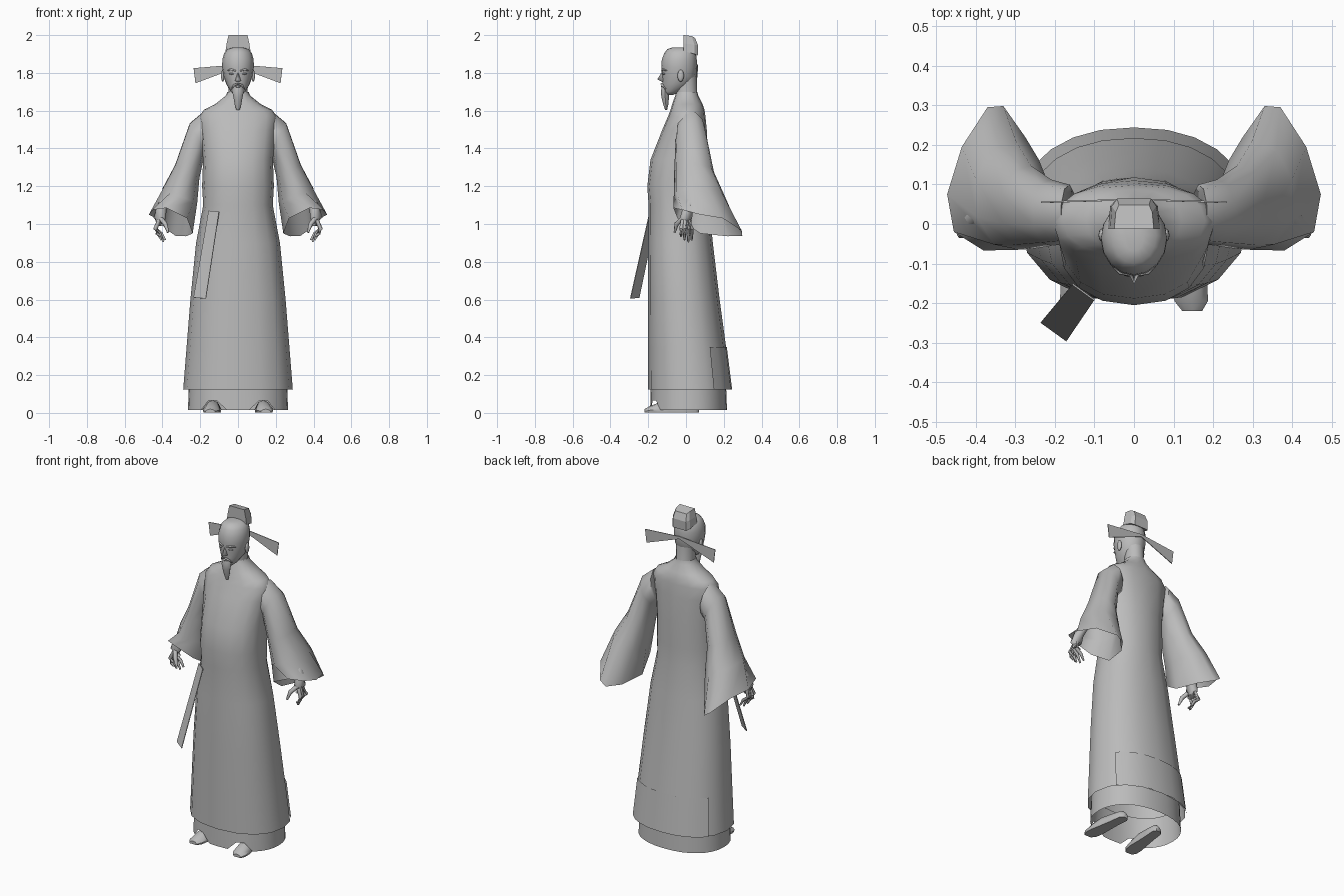
import bpy, bmesh, math
from mathutils import Vector

if "Cube" in bpy.data.objects:
    bpy.data.objects.remove(bpy.data.objects["Cube"])

grey = bpy.data.materials.new("stone_grey")
grey.diffuse_color = (0.5, 0.5, 0.5, 1)
grey.use_nodes = True
grey.node_tree.nodes["Principled BSDF"].inputs["Base Color"].default_value = grey.diffuse_color


def make(name, verts, faces, smooth=True, angle=50):
    me = bpy.data.meshes.new(name)
    me.from_pydata([tuple(v) for v in verts], [], faces)
    bm = bmesh.new()
    bm.from_mesh(me)
    bmesh.ops.recalc_face_normals(bm, faces=bm.faces[:])
    bm.to_mesh(me)
    bm.free()
    me.materials.append(grey)
    ob = bpy.data.objects.new(name, me)
    bpy.context.collection.objects.link(ob)
    if smooth:
        bpy.ops.object.select_all(action='DESELECT')
        ob.select_set(True)
        bpy.context.view_layer.objects.active = ob
        bpy.ops.object.shade_smooth_by_angle(angle=math.radians(angle))
    return ob


def loft(name, rings, caps=(False, False), closed=True, **kw):
    n = len(rings[0])
    verts = [v for r in rings for v in r]
    faces = []
    for k in range(len(rings) - 1):
        for i in range(n if closed else n - 1):
            j = (i + 1) % n
            faces.append((k*n + i, k*n + j, (k+1)*n + j, (k+1)*n + i))
    if caps[0]:
        faces.append(tuple(range(n))[::-1])
    if caps[1]:
        faces.append(tuple(range((len(rings)-1)*n, len(rings)*n)))
    return make(name, verts, faces, **kw)


def oval(z, hw, yf, yb, n=16, p=1.0, x0=0.0, a0=0.0, a1=2*math.pi, ends=False):
    """Horizontal oval from front y to back y; p < 1 makes it squarer."""
    out = []
    for i in range(n):
        a = a0 + (a1 - a0) * i / (n - 1 if ends else n)
        s, c = math.sin(a), math.cos(a)
        s = math.copysign(abs(s)**p, s)
        c = math.copysign(abs(c)**p, c)
        out.append((x0 + hw*s, (yf+yb)/2 - (yb-yf)/2*c, z))
    return out


def tube(name, path, n=8):
    """Tapered limb through (point, radius) pairs."""
    rings = []
    for k, (pt, r) in enumerate(path):
        a = Vector(path[max(k-1, 0)][0])
        b = Vector(path[min(k+1, len(path)-1)][0])
        q = (b - a).to_track_quat('Z', 'Y')
        rings.append([Vector(pt) + q @ Vector((r*math.cos(t*math.tau/n), r*math.sin(t*math.tau/n), 0))
                      for t in range(n)])
    return loft(name, rings, (True, True), angle=70)


def blob(name, loc, scale, seg=12):
    bm = bmesh.new()
    bmesh.ops.create_uvsphere(bm, u_segments=seg, v_segments=8, radius=1)
    verts = [[v.co[i]*scale[i] + loc[i] for i in range(3)] for v in bm.verts]
    faces = [[v.index for v in f.verts] for f in bm.faces]
    bm.free()
    return make(name, verts, faces, angle=80)


def plate(name, quad, t=0.004):
    """Thin flat strip from four corners."""
    q = [Vector(v) for v in quad]
    d = (q[1]-q[0]).cross(q[3]-q[0]).normalized() * t / 2
    return loft(name, [[v - d for v in q], [v + d for v in q]], (True, True), smooth=False)


# long robe with torso
loft("robe", [oval(*r, p=0.9) for r in [
    (0.125, 0.29, -0.2, 0.24), (0.35, 0.272, -0.2, 0.212), (0.6, 0.252, -0.2, 0.178),
    (0.9, 0.222, -0.2, 0.142), (1.1, 0.184, -0.198, 0.122), (1.2, 0.19, -0.205, 0.12),
    (1.34, 0.185, -0.188, 0.118), (1.5, 0.2, -0.125, 0.11), (1.57, 0.205, -0.095, 0.103),
    (1.605, 0.18, -0.082, 0.098), (1.635, 0.12, -0.073, 0.088), (1.68, 0.064, -0.057, 0.065),
    (1.70, 0.056, -0.05, 0.06)]])

# raised panel at the back of the hem
loft("hem_panel", [oval(z, w, f, b, 9, 0.9, 0, math.radians(122), math.radians(238), True)
                   for z, w, f, b in [(0.125, 0.294, -0.2, 0.244), (0.35, 0.276, -0.2, 0.216)]],
     closed=False)

# underskirt, lifted over each foot
top = oval(0.2, 0.258, -0.185, 0.21, 32, 0.9)
low = [(x, y, 0.065 if y < -0.03 and 0.09 < abs(x) < 0.19 else 0.016)
       for x, y, z in oval(0, 0.265, -0.19, 0.217, 32, 0.9)]
loft("underskirt", [top, low])

# wide sleeves, hands and shoes
CUFF = [(.38, -.067, 1.085), (.455, -.02, 1.075), (.472, .075, 1.05), (.435, .195, 1.03),
        (.37, .295, .965), (.33, .298, .937), (.275, .22, .935), (.24, .075, .95),
        (.27, -.045, 1.03)]
ARM = [((.165, .025, 1.5), (.02, 0, .098), .075), ((.215, .028, 1.46), (.042, 0, .078), .085),
       ((.27, .042, 1.28), (.066, 0, .035), .107), ((.31, .07, 1.15), (.094, 0, .04), .138)]
for s, side in ((1, "left"), (-1, "right")):
    def flip(p):
        return (p[0]*s, p[1], p[2])

    rings = []
    for c, u, v in ARM:
        ring = []
        for i in range(9):
            a = (i - 0.3) * math.tau / 9
            p = Vector(c) + Vector(u)*math.sin(a) - Vector((0, v, 0))*math.cos(a)
            ring.append(flip(p))
        rings.append(ring)
    rings.append([flip(p) for p in CUFF])
    loft(side + "_sleeve", rings, (True, False), angle=75)

    # hand
    tube(side + "_wrist", [(flip(p), r) for p, r in [
        ((.37, .04, 1.16), .025), ((.405, .01, 1.08), .028), ((.415, 0, 1.03), .032),
        ((.415, 0, .99), .026)]])
    for k, (y, x, z) in enumerate([(-.026, .43, .945), (-.008, .425, .925),
                                   (.012, .415, .915), (.03, .405, .925)]):
        tube(side + "_finger_%d" % k, [(flip(p), r) for p, r in [
            ((.418, y*.7, 1.02), .011), ((.437, y, .975), .011),
            ((x, y, .95), .009), ((x-.02, y, z-.01), .005)]], 6)
    tube(side + "_thumb", [(flip(p), r) for p, r in [
        ((.41, -.015, 1.03), .013), ((.385, -.05, 1.0), .012), ((.37, -.06, .955), .006)]], 6)

    # shoe pointing forward and slightly out
    prof = [(.07, .015, .03), (.05, .032, .05), (-.02, .034, .06), (-.09, .04, .065),
            (-.15, .046, .05), (-.195, .042, .032), (-.22, .025, .018)]
    shoe = []
    for y, w, h in prof:
        cx = .125 - y*.1
        shoe.append([flip((cx + w*dx, y, .002 + h*dz)) for dx, dz in
                     [(-.9, 0), (.9, 0), (1, .35), (.6, .85), (0, 1), (-.6, .85), (-1, .35)]])
    loft(side + "_shoe", shoe, (True, True))

    # hat wing behind the head
    plate(side + "_hat_wing", [flip(p) for p in [
        (0, .062, 1.845), (0, .062, 1.83), (.225, .055, 1.745), (.235, .055, 1.825)]])

    # ear, eye, brow and moustache
    blob(side + "_ear", flip((.081, -.028, 1.785)), (.009, .017, .032), 8)
    blob(side + "_eye", flip((.033, -.117, 1.795)), (.014, .008, .005), 8)
    tube(side + "_brow", [(flip(p), r) for p, r in [
        ((.01, -.128, 1.81), .004), ((.035, -.122, 1.818), .006), ((.058, -.1, 1.812), .003)]], 6)
    tube(side + "_moustache", [(flip(p), r) for p, r in [
        ((.002, -.131, 1.742), .005), ((.02, -.126, 1.735), .006), ((.036, -.108, 1.715), .003)]], 6)

# neck and head with skull cap
loft("neck", [oval(z, w, f, b, 12) for z, w, f, b in [
    (1.64, .06, -.055, .07), (1.69, .05, -.055, .06), (1.78, .055, -.06, .055)]])
loft("head", [oval(*r) for r in [
    (1.683, .018, -.112, -.07), (1.70, .038, -.12, -.03), (1.74, .062, -.124, .03),
    (1.78, .076, -.126, .052), (1.83, .084, -.131, .057), (1.87, .083, -.128, .057),
    (1.905, .073, -.115, .052), (1.925, .056, -.1, .042), (1.935, .025, -.07, .015)]],
     (True, True), angle=60)
make("nose", [(0, -.125, 1.81), (-.016, -.122, 1.758), (0, -.152, 1.765), (.016, -.122, 1.758),
              (0, -.12, 1.75)],
     [(0, 1, 2), (0, 2, 3), (1, 4, 2), (2, 4, 3), (0, 3, 4, 1)], angle=80)
blob("lips", (0, -.124, 1.727), (.014, .008, .006), 8)

# pointed beard
loft("beard", [oval(z, w, f, b, 8) for z, w, f, b in [
    (1.725, .022, -.129, -.1), (1.70, .03, -.133, -.09), (1.67, .024, -.13, -.09),
    (1.63, .017, -.12, -.094), (1.603, .008, -.11, -.1)]], (True, True))

# hat crown
loft("hat_crown", [
    [(-.066, -.012, 1.915), (.066, -.012, 1.915), (.06, .045, 1.9), (.045, .062, 1.89),
     (-.045, .062, 1.89), (-.06, .045, 1.9)],
    [(-.06, -.012, 1.955), (.06, -.012, 1.955), (.056, .045, 1.95), (.043, .064, 1.945),
     (-.043, .064, 1.945), (-.056, .045, 1.95)],
    [(-.05, -.012, 2.0), (.05, -.012, 2.0), (.046, .03, 1.995), (.038, .048, 1.985),
     (-.038, .048, 1.985), (-.046, .03, 1.995)]], (True, True), smooth=False)

# hanging sash
plate("sash", [(-.155, -.152, 1.07), (-.1, -.192, 1.065), (-.17, -.295, .605), (-.235, -.248, .61)])
